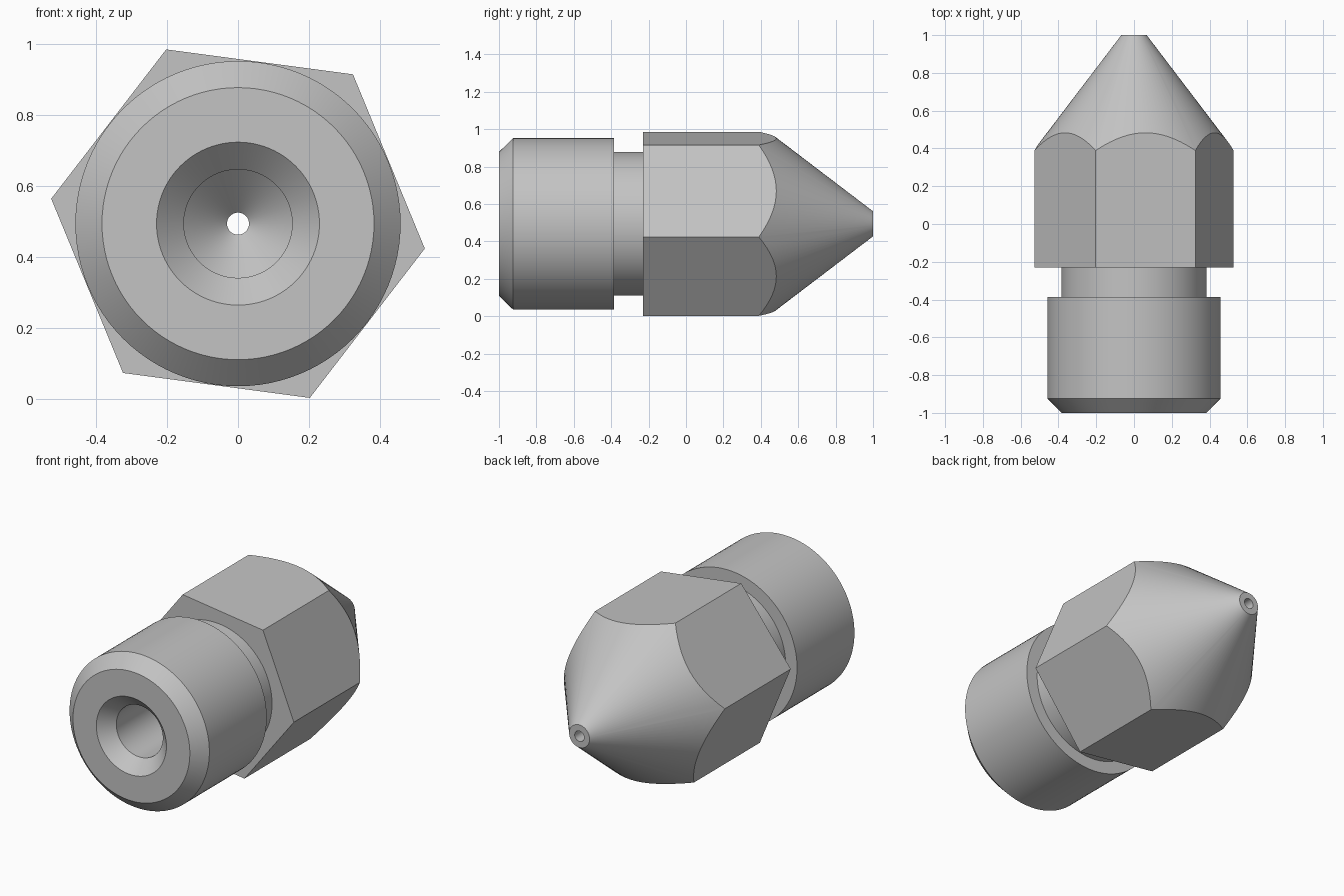
import bpy
import bmesh
import math
from mathutils import Vector

default_cube = bpy.data.objects.get("Cube")
if default_cube:
    bpy.data.objects.remove(default_cube, do_unlink=True)

SEGMENTS = 96
AXIS_HEIGHT = 0.494
HEX_RADIUS = 0.532
HEX_TURN = math.radians(-7.6)

# One flat metal colour
metal = bpy.data.materials.new("grey metal")
metal.use_nodes = True
colour = (0.55, 0.55, 0.55, 1)
metal.diffuse_color = colour
metal.node_tree.nodes["Principled BSDF"].inputs["Base Color"].default_value = colour

# Closed (radius, y) section: outside from the front to the tip, then back down the bore
profile = [
    (0.23, -1), (0.384, -1),            # front face
    (0.459, -0.924), (0.459, -0.386),   # chamfered barrel
    (0.384, -0.386), (0.384, -0.229),   # neck groove
    (0.60, -0.229), (0.60, 0.30),       # blank for the hexagon
    (0.067, 1), (0.031, 1),             # cone and flat tip
    (0.031, 0.90), (0.153, 0.78),       # orifice and inner funnel
    (0.153, -0.923),                    # bore up to the countersink
]

# Revolve the section around the y axis
bm = bmesh.new()
rings = []
for i in range(SEGMENTS):
    a = math.tau * i / SEGMENTS
    rings.append([bm.verts.new((r * math.cos(a), y, r * math.sin(a))) for r, y in profile])
for i, ring in enumerate(rings):
    following = rings[(i + 1) % SEGMENTS]
    for j in range(len(profile)):
        k = (j + 1) % len(profile)
        bm.faces.new((ring[j], ring[k], following[k], following[j]))

# Cut the six wrench flats and cap each one
for i in range(6):
    a = HEX_TURN + math.radians(30 + 60 * i)
    normal = Vector((math.cos(a), 0, math.sin(a)))
    cut = bmesh.ops.bisect_plane(
        bm, geom=bm.verts[:] + bm.edges[:] + bm.faces[:], dist=1e-5,
        plane_co=normal * HEX_RADIUS * math.cos(math.pi / 6),
        plane_no=normal, clear_outer=True)
    rim = [e for e in cut["geom_cut"] if isinstance(e, bmesh.types.BMEdge)]
    bmesh.ops.edgeloop_fill(bm, edges=rim)

bmesh.ops.recalc_face_normals(bm, faces=bm.faces[:])
mesh = bpy.data.meshes.new("nozzle_body")
bm.to_mesh(mesh)
bm.free()
mesh.materials.append(metal)

nozzle = bpy.data.objects.new("nozzle_body", mesh)
nozzle.location.z = AXIS_HEIGHT
bpy.context.collection.objects.link(nozzle)

# Smooth round surfaces, crisp edges
bpy.ops.object.select_all(action="DESELECT")
nozzle.select_set(True)
bpy.context.view_layer.objects.active = nozzle
bpy.ops.object.shade_smooth_by_angle(angle=math.radians(25))
